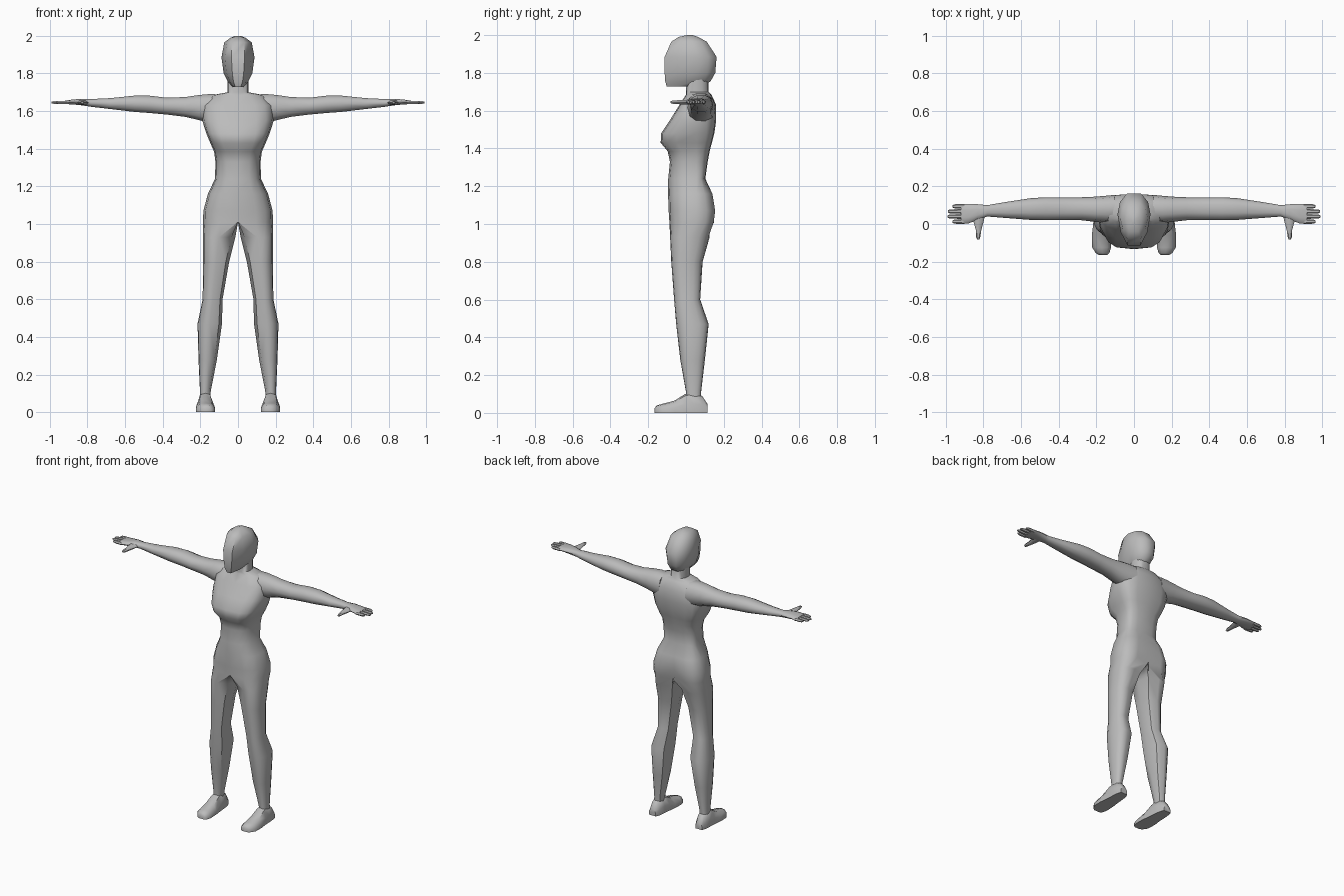
import bpy, bmesh, math

skin = bpy.data.materials.new("plain grey")
skin.diffuse_color = (0.5, 0.5, 0.5, 1)


def spow(v, p):
    return math.copysign(abs(v) ** p, v)


def loft(name, rings, mirror=True, caps=True, angle=50):
    """Skin a list of equal-length rings; optionally mirror across x = 0."""
    bm = bmesh.new()
    loops = [[bm.verts.new(p) for p in r] for r in rings]
    n = len(loops[0])
    for a, b in zip(loops, loops[1:]):
        for i in range(n):
            j = (i + 1) % n
            bm.faces.new((a[i], a[j], b[j], b[i]))
    if caps:
        bm.faces.new(loops[0])
        bm.faces.new(loops[-1])
    bmesh.ops.recalc_face_normals(bm, faces=bm.faces)
    # drop walls lying on the mirror plane
    inner = [f for f in bm.faces if all(abs(v.co.x) < 1e-5 for v in f.verts)]
    bmesh.ops.delete(bm, geom=inner, context='FACES')
    me = bpy.data.meshes.new(name)
    bm.to_mesh(me)
    bm.free()
    me.materials.append(skin)
    ob = bpy.data.objects.new(name, me)
    bpy.context.collection.objects.link(ob)
    bpy.ops.object.select_all(action='DESELECT')
    ob.select_set(True)
    bpy.context.view_layer.objects.active = ob
    bpy.ops.object.shade_smooth_by_angle(angle=math.radians(angle))
    if mirror:
        m = ob.modifiers.new("mirror", 'MIRROR')
        m.use_clip = True
        m.merge_threshold = 0.0005
    return ob


def body_ring(z, xin, xout, yf, yb, p=0.85, crease=0.0):
    """Half outline for the torso (xin = 0), closed oval for the leg."""
    pts = []
    torso = xin == 0
    cx = 0 if torso else (xin + xout) / 2
    ym = 0.055 if torso else (yf + yb) / 2
    for k in range(9):
        t = math.radians(-90 + 22.5 * k)
        s = math.sin(t)
        x = cx + (xout - cx) * spow(max(math.cos(t), 0), p)
        y = ym + (yb - ym if s > 0 else ym - yf) * spow(s, p)
        pts.append((0 if torso and k in (0, 8) else x, y - (crease if k == 8 else 0), z))
    for a in (135, 180, 225):
        t = math.radians(a)
        x = 0 if torso else cx + (cx - xin) * spow(math.cos(t), p)
        pts.append((x, ym + (yb - yf) / 2 * spow(math.sin(t), p), z))
    return pts


# Legs, torso and neck as one skin
loft("body", [body_ring(*r) for r in (
    (0.05, 0.145, 0.205, 0.0, 0.08),
    (0.11, 0.145, 0.202, 0.0, 0.08),
    (0.28, 0.112, 0.21, -0.03, 0.1),
    (0.47, 0.085, 0.215, -0.052, 0.12),
    (0.60, 0.082, 0.188, -0.063, 0.075),
    (0.80, 0.047, 0.185, -0.078, 0.088),
    (0.93, 0.014, 0.186, -0.084, 0.125, 0.8),
    (1.01, 0, 0.186, -0.088, 0.152, 0.7, 0.035),
    (1.07, 0, 0.184, -0.092, 0.16, 0.7, 0.03),
    (1.16, 0, 0.16, -0.095, 0.145, 0.75, 0.012),
    (1.24, 0, 0.122, -0.094, 0.102, 0.75),
    (1.33, 0, 0.12, -0.085, 0.115, 0.75),
    (1.385, 0, 0.127, -0.097, 0.125, 0.7),
    (1.43, 0, 0.147, -0.134, 0.137, 0.6),
    (1.48, 0, 0.168, -0.132, 0.15, 0.6),
    (1.55, 0, 0.19, -0.085, 0.16, 0.7),
    (1.63, 0, 0.185, -0.035, 0.16, 0.75),
    (1.685, 0, 0.135, 0.0, 0.135, 0.85),
    (1.70, 0, 0.056, 0.0, 0.12),
    (1.79, 0, 0.056, 0.005, 0.12),
)], caps=False)


def head_ring(z, hw, yf, yb, ym=0.05, nose=0.035):
    """Egg outline with a narrow flat face."""
    h = min(hw, nose)
    side = [(h, yf), (hw * 0.8, yf + (ym - yf) * 0.42), (hw, ym),
            (hw * 0.85, ym + (yb - ym) * 0.6), (hw * 0.42, yb)]
    return [(x, y, z) for x, y in side] + [(-x, y, z) for x, y in reversed(side)]


# Head
loft("head", [head_ring(*r) for r in (
    (1.728, 0.03, -0.102, 0.085, 0.02, 0.015),
    (1.755, 0.054, -0.11, 0.13, 0.045, 0.024),
    (1.80, 0.076, -0.113, 0.155, 0.05, 0.03),
    (1.885, 0.088, -0.113, 0.162, 0.05, 0.035),
    (1.965, 0.073, -0.078, 0.11, 0.03, 0.035),
    (1.99, 0.04, -0.04, 0.065, 0.015, 0.025),
    (2.0, 0.012, 0.005, 0.035, 0.02, 0.01),
)], mirror=False)


def arm_ring(x, y0, y1, z0, z1, n=10, p=0.85):
    cy, cz = (y0 + y1) / 2, (z0 + z1) / 2
    return [(x, cy + (y1 - y0) / 2 * spow(math.cos(t), p), cz + (z1 - z0) / 2 * spow(math.sin(t), p))
            for t in (2 * math.pi * i / n for i in range(n))]


# Arm and palm
loft("arm", [arm_ring(*r) for r in (
    (0.10, 0.005, 0.155, 1.53, 1.692),
    (0.15, 0.005, 0.15, 1.535, 1.694),
    (0.21, 0.012, 0.145, 1.55, 1.688),
    (0.28, 0.02, 0.142, 1.567, 1.677),
    (0.38, 0.02, 0.142, 1.58, 1.673),
    (0.47, 0.02, 0.142, 1.588, 1.684),
    (0.55, 0.022, 0.137, 1.594, 1.684),
    (0.68, 0.032, 0.117, 1.61, 1.67),
    (0.78, 0.04, 0.1, 1.622, 1.665),
    (0.83, 0.022, 0.105, 1.63, 1.666),
    (0.88, 0.003, 0.107, 1.635, 1.662),
    (0.92, 0.0, 0.107, 1.637, 1.656),
)])

# Four fingers
for i, (y, tip) in enumerate(((0.013, 0.965), (0.04, 0.99), (0.067, 0.988), (0.094, 0.965))):
    loft(f"finger_{i + 1}", [arm_ring(x, y - w, y + w, 1.646 - h, 1.646 + h, 6, 1) for x, w, h in (
        (0.90, 0.013, 0.01), (0.945, 0.012, 0.01), (tip - 0.008, 0.01, 0.008), (tip, 0.006, 0.005))])

# Thumb
loft("thumb", [[(x + w * math.cos(t), y, 1.645 + h * math.sin(t))
                for t in (math.pi * k / 3 for k in range(6))] for y, x, w, h in (
    (0.055, 0.825, 0.035, 0.014), (0.01, 0.826, 0.026, 0.015), (-0.03, 0.826, 0.015, 0.013),
    (-0.07, 0.828, 0.011, 0.01), (-0.082, 0.828, 0.006, 0.006))])


def foot_ring(y, cx, hw, top):
    prof = ((-1, 0), (1, 0), (1, 0.45), (0.62, 0.9), (0, 1), (-0.62, 0.9), (-1, 0.45))
    return [(cx + hw * a, y, top * b) for a, b in prof]


# Foot
loft("foot", [foot_ring(*r) for r in (
    (0.115, 0.178, 0.026, 0.045),
    (0.085, 0.176, 0.036, 0.09),
    (0.04, 0.175, 0.04, 0.11),
    (-0.005, 0.174, 0.043, 0.1),
    (-0.06, 0.174, 0.05, 0.065),
    (-0.125, 0.172, 0.05, 0.048),
    (-0.155, 0.167, 0.036, 0.04),
    (-0.166, 0.165, 0.02, 0.025),
)])
